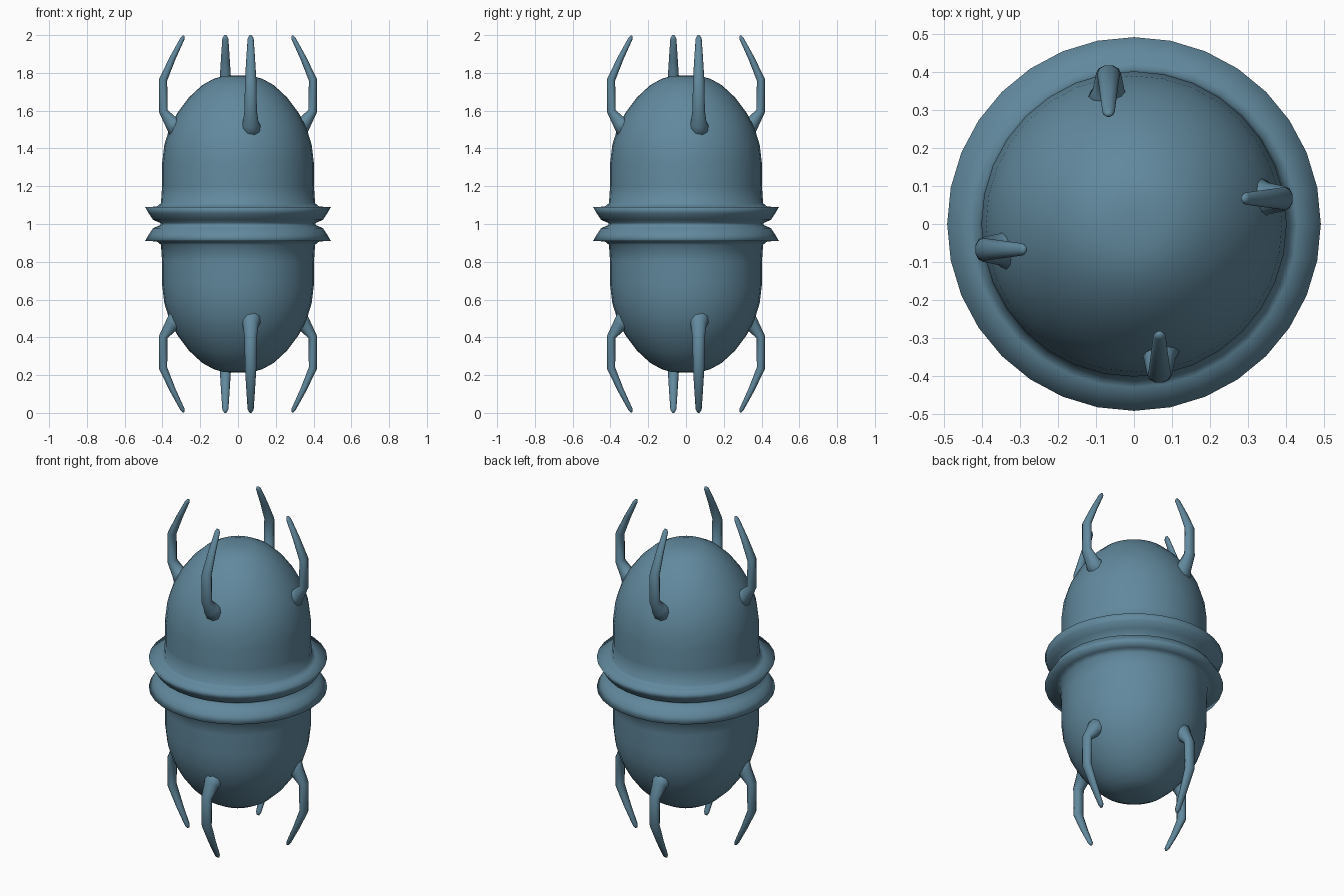
import bpy, bmesh, math
from mathutils import Vector, Matrix

if "Cube" in bpy.data.objects:
    bpy.data.objects.remove(bpy.data.objects["Cube"])

blue = bpy.data.materials.new("steel_blue")
blue.diffuse_color = (0.12, 0.25, 0.34, 1)
blue.use_nodes = True
blue.node_tree.nodes["Principled BSDF"].inputs["Base Color"].default_value = blue.diffuse_color


def finish(name, bm):
    bmesh.ops.recalc_face_normals(bm, faces=bm.faces)
    mesh = bpy.data.meshes.new(name)
    bm.to_mesh(mesh)
    bm.free()
    for p in mesh.polygons:
        p.use_smooth = True
    mesh.materials.append(blue)
    obj = bpy.data.objects.new(name, mesh)
    bpy.context.collection.objects.link(obj)
    return obj


def loft(bm, rings):
    """Skin a list of point rings and close both ends."""
    loops = [[bm.verts.new(p) for p in r] for r in rings]
    n = len(loops[0])
    for a, b in zip(loops, loops[1:]):
        for i in range(n):
            j = (i + 1) % n
            bm.faces.new((a[i], a[j], b[j], b[i]))
    bm.faces.new(loops[0])
    bm.faces.new(loops[-1])


# Capsule body with two flared rims around a narrow waist groove
half = [(0.41, 1.005), (0.45, 1.022), (0.472, 1.055), (0.492, 1.09),
        (0.43, 1.092), (0.408, 1.11), (0.402, 1.2), (0.402, 1.32),
        (0.39, 1.42), (0.362, 1.51), (0.32, 1.59), (0.26, 1.67),
        (0.19, 1.735), (0.13, 1.768), (0.08, 1.783), (0.03, 1.786)]
profile = [(r, 2 - z) for r, z in reversed(half)] + half
SIDES = 32
bm = bmesh.new()
loft(bm, [[(r * math.cos(2 * math.pi * i / SIDES),
            r * math.sin(2 * math.pi * i / SIDES), z) for i in range(SIDES)]
          for r, z in profile])
finish("body", bm)

# Bent claw: distance out, height, half width, half thickness, section tilt
sections = [(0.30, 1.485, 0.075, 0.075, 0.9),
            (0.352, 1.535, 0.042, 0.040, 0.75),
            (0.396, 1.598, 0.033, 0.024, 0.30),
            (0.396, 1.765, 0.030, 0.023, -0.22),
            (0.345, 1.88, 0.023, 0.017, -0.46),
            (0.294, 1.982, 0.016, 0.012, -0.46),
            (0.287, 1.997, 0.008, 0.006, -0.46)]


def claw(name, turn, lower):
    rings = []
    for out, z, w, t, tilt in sections:
        ring = []
        for i in range(10):
            a = 2 * math.pi * i / 10
            d = t * math.sin(a)
            ring.append(Vector((0.067 + w * math.cos(a),
                                -out - d * math.cos(tilt),
                                z - d * math.sin(tilt))))
        rings.append(ring)
    bm = bmesh.new()
    loft(bm, rings)
    if lower:
        for v in bm.verts:
            v.co.z = 2 - v.co.z
    bm.transform(Matrix.Rotation(turn, 4, 'Z'))
    finish(name, bm)


# Four claws above and four mirrored below
for k, side in enumerate(("front", "right", "back", "left")):
    claw("upper_claw_" + side, k * math.pi / 2, False)
    claw("lower_claw_" + side, k * math.pi / 2, True)
